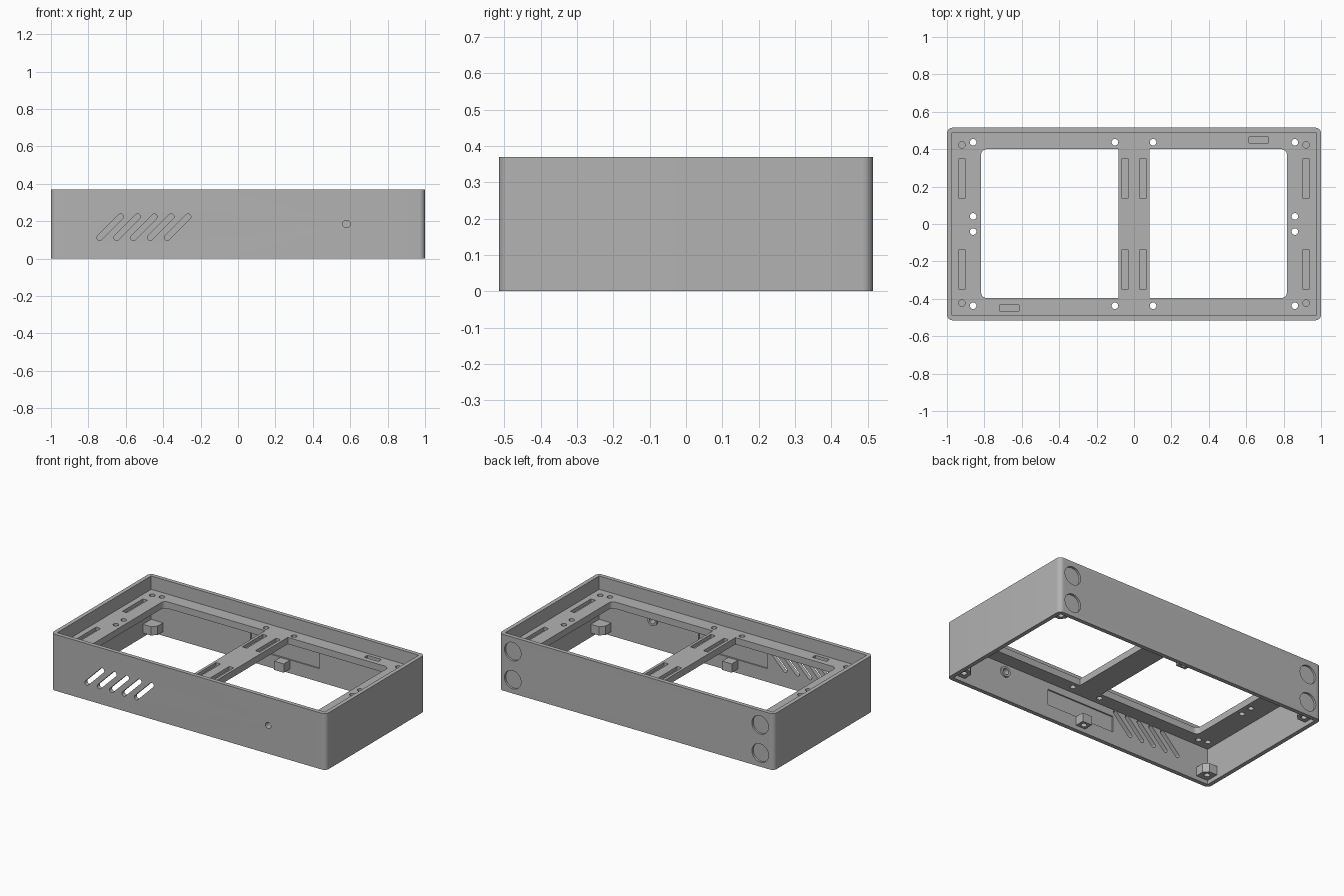
import bpy, bmesh
from math import cos, sin, pi
from mathutils import Matrix, Vector

cube = bpy.data.objects.get("Cube")
if cube:
    bpy.data.objects.remove(cube, do_unlink=True)

grey = bpy.data.materials.new("plain grey")
grey.use_nodes = True
COLOUR = (0.45, 0.45, 0.45, 1)
grey.diffuse_color = COLOUR
grey.node_tree.nodes["Principled BSDF"].inputs["Base Color"].default_value = COLOUR

# Overall sizes
L, D, H = 1.0, 0.515, 0.37          # half length, half depth, height
WALL = 0.027
IX, IY = L - WALL, D - WALL         # inner wall faces
FLOOR, SHELF = 0.238, 0.282         # shelf underside and top


def outline(cx, cy, w, h, radii=0, turn=0):
    """Rectangle with rounded corners, counter-clockwise from the upper right."""
    if not isinstance(radii, (list, tuple)):
        radii = [radii] * 4
    pts = []
    for i, (sx, sy) in enumerate([(1, 1), (-1, 1), (-1, -1), (1, -1)]):
        r = radii[i]
        steps = 8 if r else 0
        for k in range(steps + 1):
            a = pi / 2 * (i + k / max(steps, 1))
            pts.append(Vector((sx * (w / 2 - r) + r * cos(a),
                               sy * (h / 2 - r) + r * sin(a))))
    # drop the doubled points of full half-round ends
    pts = [p for i, p in enumerate(pts) if (p - pts[i - 1]).length > 1e-5]
    spin = Matrix.Rotation(turn, 2)
    return [spin @ p + Vector((cx, cy)) for p in pts]


def circle(cx, cy, r):
    return outline(cx, cy, 2 * r, 2 * r, r)


def flat(pts, lo, hi):
    """Prism of an x-y outline, raised in z."""
    return [Vector((*p, lo)) for p in pts], Vector((0, 0, hi - lo))


def upright(pts, lo, hi):
    """Prism of an x-z outline, pushed along y."""
    return [Vector((p[0], lo, p[1])) for p in pts], Vector((0, hi - lo, 0))


def solid(name, prisms):
    bm = bmesh.new()
    for pts, push in prisms:
        face = bm.faces.new([bm.verts.new(p) for p in pts])
        made = bmesh.ops.extrude_face_region(bm, geom=[face])["geom"]
        bmesh.ops.translate(bm, vec=push,
                            verts=[v for v in made if isinstance(v, bmesh.types.BMVert)])
    bmesh.ops.recalc_face_normals(bm, faces=bm.faces)
    mesh = bpy.data.meshes.new(name)
    bm.to_mesh(mesh)
    bm.free()
    mesh.materials.append(grey)
    ob = bpy.data.objects.new(name, mesh)
    bpy.context.collection.objects.link(ob)
    return ob


def cut(ob, prisms):
    """Subtract the prisms and drop the helper."""
    cutter = solid("cutter", prisms)
    mod = ob.modifiers.new("cut", "BOOLEAN")
    mod.operation, mod.solver, mod.object = "DIFFERENCE", "EXACT", cutter
    bpy.context.view_layer.update()
    graph = bpy.context.evaluated_depsgraph_get()
    mesh = bpy.data.meshes.new_from_object(ob.evaluated_get(graph))
    ob.modifiers.clear()
    ob.data = mesh
    bpy.data.objects.remove(cutter, do_unlink=True)


def finish(ob):
    bpy.ops.object.select_all(action="DESELECT")
    ob.select_set(True)
    bpy.context.view_layer.objects.active = ob
    bpy.ops.object.shade_smooth_by_angle(angle=pi / 6)


# Outer walls, open above and below
walls = solid("outer_walls", [flat(outline(0, 0, 2 * L, 2 * D, 0.03), 0, H)])
cut(walls, [flat(outline(0, 0, 2 * IX, 2 * IY), -0.1, H + 0.1)])

# Slanted vents and cable hole in the front wall
holes = [upright(outline(-0.683 + 0.09 * i, 0.168, 0.188, 0.03, 0.015, pi / 4),
                 -D - 0.05, -IY + 0.05) for i in range(5)]
holes.append(upright(circle(0.58, 0.185, 0.02), -D - 0.05, -IY + 0.05))
# Shallow round pockets outside the back wall
holes += [upright(circle(x, z, 0.06), D - 0.014, D + 0.05)
          for x in (-0.9, 0.9) for z in (0.09, 0.275)]
# Shallow rectangular pockets inside the front and back walls
for s in (-1, 1):
    holes.append(upright(outline(0, 0.14, 0.5, 0.105), s * (IY - 0.05), s * (IY + 0.009)))
cut(walls, holes)

# Collar round the cable hole
collar = solid("cable_collar", [upright(circle(0.58, 0.185, 0.034), -IY - 0.004, -IY + 0.012)])
cut(collar, [upright(circle(0.58, 0.185, 0.02), -D, -IY + 0.05)])

# Shelf with two windows, their outer corners rounded
shelf = solid("shelf", [flat(outline(0, 0, 2 * IX + 0.01, 2 * IY + 0.01), FLOOR, SHELF)])
through, R = [], 0.03
for s in (-1, 1):
    radii = (R, 0, 0, R) if s > 0 else (0, R, R, 0)
    through.append(flat(outline(s * 0.45, 0.002, 0.735, 0.796, radii), 0.1, H))
    for t in (-1, 1):
        spots = [(0.86, 0.437), (0.102, 0.437), (0.86, 0.041), (0.92, 0.423)]
        through += [flat(circle(s * x, t * y, 0.0175), 0.1, H) for x, y in spots]
        # blind slots along the ends and the middle bar
        through += [flat(outline(s * x, t * 0.243, 0.033, 0.214), SHELF - 0.022, H)
                    for x in (0.92, 0.048)]
    # blind slot along the front or back edge
    through.append(flat(outline(s * 0.667, s * 0.449, 0.103, 0.033), SHELF - 0.022, H))
cut(shelf, through)

# Screw posts in the corners and at the middle of the long walls
LOW, TOP, E, C = 0.027, 0.085, 0.086, 0.028
parts = [walls, collar, shelf]
for t, end in ((-1, "front"), (1, "back")):
    for s, side in ((-1, "right"), (1, "left")):
        x, y, g = IX + 0.004, IY + 0.004, E + 0.004
        shape = [(x, y), (x - g, y), (x - g, y - g + C), (x - g + C, y - g), (x, y - g)]
        post = solid(f"{end}_{side}_post", [flat([(s * a, t * b) for a, b in shape], LOW, TOP)])
        cut(post, [flat(circle(s * 0.93, t * 0.443, 0.018), 0, TOP - 0.012)])
        parts.append(post)
    post = solid(f"{end}_middle_post", [flat(outline(0, t * (IY - 0.025), 0.07, 0.075), LOW, TOP)])
    cut(post, [flat(circle(0, t * (IY - 0.03), 0.018), 0, TOP - 0.012)])
    parts.append(post)

for part in parts:
    finish(part)
